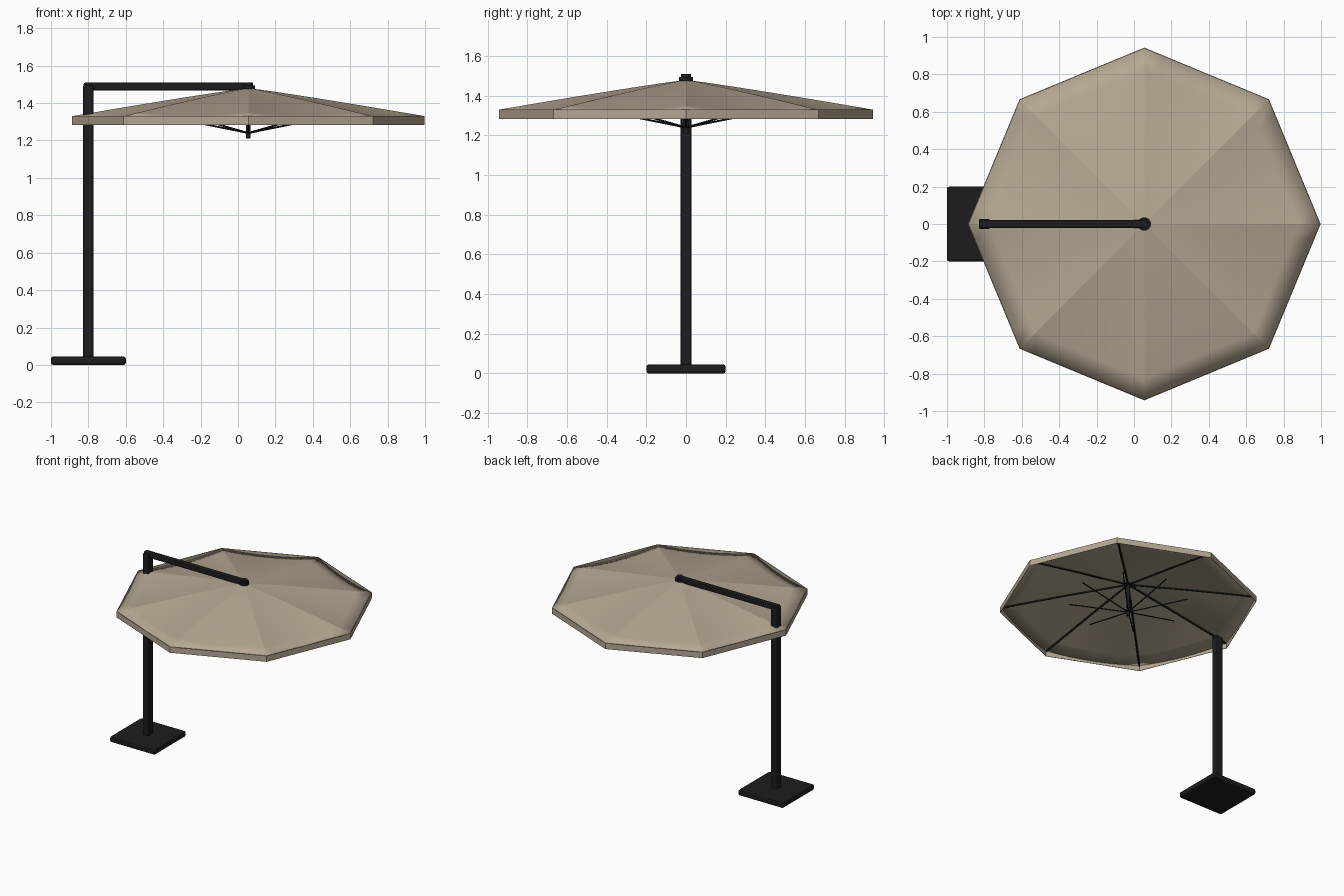
import bpy, bmesh
from math import cos, sin, pi
from mathutils import Vector

if "Cube" in bpy.data.objects:
    bpy.data.objects.remove(bpy.data.objects["Cube"])

CX, R = 0.055, 0.943          # canopy centre and corner radius
APEX, RIM, HEM = 1.48, 1.33, 1.283


def material(name, color):
    m = bpy.data.materials.new(name)
    m.diffuse_color = color
    m.use_nodes = True
    m.node_tree.nodes["Principled BSDF"].inputs["Base Color"].default_value = m.diffuse_color
    return m


BLACK = material("black_metal", (0.012, 0.012, 0.013, 1))
FABRIC = material("beige_fabric", (0.46, 0.39, 0.29, 1))


def finish(name, bm, mat, smooth=None):
    me = bpy.data.meshes.new(name)
    bm.to_mesh(me)
    bm.free()
    me.materials.append(mat)
    ob = bpy.data.objects.new(name, me)
    bpy.context.collection.objects.link(ob)
    if smooth:
        bpy.ops.object.select_all(action='DESELECT')
        ob.select_set(True)
        bpy.context.view_layer.objects.active = ob
        bpy.ops.object.shade_smooth_by_angle(angle=smooth)
    return ob


def box(name, lo, hi, bevel):
    lo, hi = Vector(lo), Vector(hi)
    bm = bmesh.new()
    bmesh.ops.create_cube(bm, size=1)
    for v in bm.verts:
        v.co = (lo + hi) / 2 + v.co * (hi - lo)
    ob = finish(name, bm, BLACK)
    mod = ob.modifiers.new("bevel", 'BEVEL')
    mod.width, mod.segments = bevel, 2
    return ob


def rod(name, a, b, radius, sides=8):
    a, b = Vector(a), Vector(b)
    bm = bmesh.new()
    bmesh.ops.create_cone(bm, cap_ends=True, segments=sides, radius1=radius,
                          radius2=radius, depth=(b - a).length)
    rot = (b - a).to_track_quat('Z', 'Y')
    for v in bm.verts:
        v.co = rot @ v.co + (a + b) / 2
    return finish(name, bm, BLACK, 0.9)


def ridge_z(t):
    return APEX - (APEX - RIM) * t ** 1.08


def corner(i, t=1.0):
    a = i * pi / 4
    return Vector((CX + R * t * cos(a), R * t * sin(a), ridge_z(t)))


# base, mast and cantilever arm
box("base_plate", (-1, -0.2, 0), (-0.6, 0.2, 0.045), 0.012)
box("mast", (-0.828, -0.028, 0.03), (-0.772, 0.028, 1.497), 0.008)
box("arm", (-0.825, -0.021, 1.467), (0.07, 0.021, 1.509), 0.008)

# canopy panels sagging between the ridges
N, M = 8, 8
bm = bmesh.new()
for i in range(8):
    rows = [[bm.verts.new((CX, 0, APEX))]]
    for j in range(1, N + 1):
        t = j / N
        row = []
        for k in range(M + 1):
            s = k / M
            p = corner(i, t).lerp(corner(i + 1, t), s)
            p.z -= 0.025 * t * t * 4 * s * (1 - s)
            row.append(bm.verts.new(p))
        for k in range(M):
            if j == 1:
                bm.faces.new((rows[0][0], row[k], row[k + 1]))
            else:
                bm.faces.new((rows[-1][k], row[k], row[k + 1], rows[-1][k + 1]))
        rows.append(row)
bmesh.ops.remove_doubles(bm, verts=bm.verts, dist=0.0005)
canopy = finish("canopy", bm, FABRIC, 0.12)

# straight valance around the rim
bm = bmesh.new()
top = [bm.verts.new(corner(i)) for i in range(8)]
low = [bm.verts.new((v.co.x, v.co.y, HEM)) for v in top]
for i in range(8):
    n = (i + 1) % 8
    bm.faces.new((low[i], low[n], top[n], top[i]))
valance = finish("valance", bm, FABRIC)
for ob in (canopy, valance):
    mod = ob.modifiers.new("thickness", 'SOLIDIFY')
    mod.thickness = 0.003

# centre shaft, hub and sliding runner
rod("centre_shaft", (CX, 0, 1.21), (CX, 0, 1.48), 0.012, 12)
rod("top_hub", (CX, 0, 1.468), (CX, 0, 1.495), 0.036, 16)
rod("arm_cap", (CX, 0, 1.49), (CX, 0, 1.51), 0.024, 16)

# ribs under the ridges and short stretcher struts
drop = Vector((0, 0, -0.009))
for i in range(8):
    a = i * pi / 4
    for part, (t0, t1) in (("inner", (0.01, 0.5)), ("outer", (0.5, 0.99))):
        rod(f"rib_{part}_{i + 1}", corner(i, t0) + drop, corner(i, t1) + drop, 0.007, 6)
    rod(f"strut_{i + 1}", (CX, 0, 1.24),
        (CX + 0.436 * cos(a), 0.436 * sin(a), 1.328), 0.005, 6)
